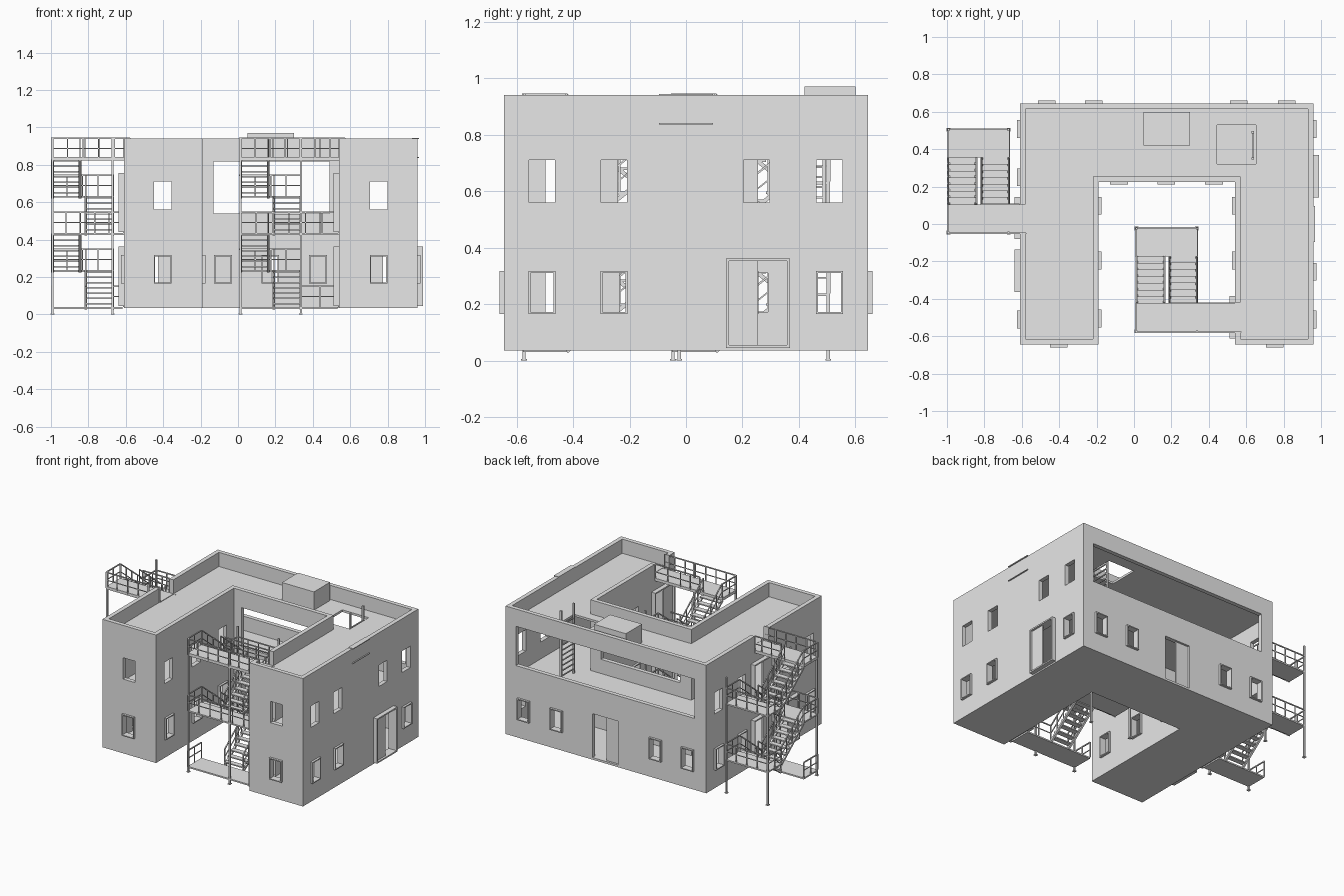
import bpy, bmesh
from mathutils import Vector, Matrix

if "Cube" in bpy.data.objects:
    bpy.data.objects.remove(bpy.data.objects["Cube"])

grey = bpy.data.materials.new("light_grey")
grey.diffuse_color = (0.8, 0.8, 0.8, 1)
grey.use_nodes = True
grey.node_tree.nodes["Principled BSDF"].inputs["Base Color"].default_value = grey.diffuse_color


def box(bm, lo, hi):
    lo, hi = Vector(lo), Vector(hi)
    m = Matrix.Translation((lo + hi) / 2) @ Matrix.Diagonal((*(hi - lo), 1))
    bmesh.ops.create_cube(bm, size=1, matrix=m)


def bar(bm, p, q, w=0.007):
    p, q = Vector(p), Vector(q)
    d = q - p
    rot = d.to_track_quat('Z', 'Y').to_matrix().to_4x4()
    if abs(d.x) < 1e-6 and abs(d.y) < 1e-6:
        rot = Matrix.Identity(4)
    m = Matrix.Translation((p + q) / 2) @ rot @ Matrix.Diagonal((w, w, d.length, 1))
    bmesh.ops.create_cube(bm, size=1, matrix=m)


def prism(bm, outline, z0, z1):
    f = bm.faces.new([bm.verts.new((x, y, z0)) for x, y in outline])
    top = bmesh.ops.extrude_face_region(bm, geom=[f])["geom"]
    bmesh.ops.translate(bm, vec=(0, 0, z1 - z0),
                        verts=[v for v in top if isinstance(v, bmesh.types.BMVert)])


def finish(bm, name):
    bmesh.ops.recalc_face_normals(bm, faces=bm.faces)
    me = bpy.data.meshes.new(name)
    bm.to_mesh(me)
    bm.free()
    me.materials.append(grey)
    ob = bpy.data.objects.new(name, me)
    bpy.context.collection.objects.link(ob)
    return ob


def cut(target, cutter):
    mod = target.modifiers.new("cut", 'BOOLEAN')
    mod.operation, mod.solver, mod.object = 'DIFFERENCE', 'EXACT', cutter
    bpy.context.view_layer.objects.active = target
    bpy.ops.object.modifier_apply(modifier=mod.name)
    bpy.data.objects.remove(cutter)


def u_shape(t):
    return [(-.61 + t, -.645 + t), (-.19 - t, -.645 + t), (-.19 - t, .225 + t),
            (.54 + t, .225 + t), (.54 + t, -.645 + t), (.96 - t, -.645 + t),
            (.96 - t, .645 - t), (-.61 + t, .645 - t)]


# U-shaped shell with two hollow storeys and a roof well
bm = bmesh.new()
prism(bm, u_shape(0), .035, .94)
building = finish(bm, "building_shell")
bm = bmesh.new()
for z0, z1 in ((.048, .42), (.44, .825), (.84, 1.0)):
    prism(bm, u_shape(.03), z0, z1)
cut(building, finish(bm, "room_cavities"))

holes, frames, leaves = bmesh.new(), bmesh.new(), bmesh.new()


def wall_box(bm, axis, pos, sign, a0, a1, z0, z1, inner, outer):
    d0, d1 = sorted((pos - sign * inner, pos + sign * outer))
    if axis == 'x':
        box(bm, (d0, a0, z0), (d1, a1, z1))
    else:
        box(bm, (a0, d0, z0), (a1, d1, z1))


def opening(wall, c, w, z0, z1, t=0, out=0):
    a0, a1 = c - w / 2, c + w / 2
    wall_box(holes, *wall, a0 + t / 2, a1 - t / 2, z0 + t / 2, z1 - t / 2, .05, .05)
    if t:
        for b in ((a0, a0 + t, z0, z1), (a1 - t, a1, z0, z1),
                  (a0 + t, a1 - t, z0, z0 + t), (a0 + t, a1 - t, z1 - t, z1)):
            wall_box(frames, *wall, *b, .032, out)


# Each wall: direction, position, outward sign; lower windows; upper windows; doors
walls = [
    (('y', -.645, -1), (-.402, .752), (-.402, .752), ()),
    (('x', .96, 1), (-.51, -.255, .508), (-.51, -.255, .25, .508), ((.255, .045),)),
    (('x', -.61, -1), (-.51, .25, .508), (-.51, -.255, .25, .508),
     ((-.25, .045), (.032, .045), (.032, .44))),
    (('x', -.19, 1), (-.505, -.195, .098), (-.505, -.195, .098), ()),
    (('x', .54, -1), (-.195, .098), (-.195, .098), ((-.498, .045), (-.498, .44))),
    (('y', .225, -1), (-.08, .172, .428), (), ()),
    (('y', .645, 1), (-.467, -.215, .56, .817), (), ()),
]
for wall, lower, upper, doors in walls:
    for c in lower:
        opening(wall, c, .095, .165, .317, .007, .015)
    for c in upper:
        opening(wall, c, .093, .56, .711)
    for c, z in doors:
        opening(wall, c, .226, z, z + .317, .01, .03)
        wall_box(leaves, *wall, c - .105, c, z + .01, z + .307, -.005, .015)

# Back doorway, long upper openings, roof hatch and parapet gaps
back = ('y', .645, 1)
opening(back, .18, .2, .05, .36)
wall_box(leaves, *back, .08, .18, .05, .36, .025, -.015)
opening(back, .18, 1.40, .54, .818)
opening(('y', .225, -1), .178, .62, .54, .818)
box(holes, (.445, .32, .8), (.652, .53, .9))
box(holes, (-.65, -.05, .838), (-.56, .105, 1))
box(holes, (.50, -.58, .838), (.59, -.42, 1))
cut(building, finish(holes, "wall_openings"))
finish(frames, "window_and_door_frames")
finish(leaves, "door_leaves")

# Roof housing and side ledges
bm = bmesh.new()
box(bm, (.05, .42, .838), (.30, .60, .97))
finish(bm, "roof_housing")
bm = bmesh.new()
box(bm, (.93, -.095, .836), (.968, .095, .841))
box(bm, (.93, -.095, .938), (.968, .095, .944))
finish(bm, "parapet_ledges")

# Ladder under the roof hatch
bm = bmesh.new()
for y in (.35, .49):
    bar(bm, (.635, y, .44), (.635, y, .935), .012)
for i in range(11):
    bar(bm, (.635, .35, .47 + i * .036), (.635, .49, .47 + i * .036))
finish(bm, "roof_ladder")


def railing(bm, p, q, h=.11):
    p, q = Vector(p), Vector(q)
    n = max(1, round((q - p).length / .085))
    up = Vector((0, 0, h))
    for i in range(n + 1):
        a = p.lerp(q, i / n)
        bar(bm, a, a + up, .006)
    bar(bm, p + up, q + up)
    bar(bm, p + up / 2, q + up / 2, .005)


def flight(bm, xa, xb, ya, yb, z0, z1, steps=7):
    for x in (xa + .004, xb - .004):
        bar(bm, (x, ya, z0 - .008), (x, yb, z1 - .008), .014)
        railing(bm, (x, ya, z0), (x, yb, z1))
    d = (yb - ya) / steps
    for i in range(steps):
        y = ya + d * (i + .5)
        z = z0 + (z1 - z0) * (i + .6) / steps
        box(bm, (xa, y - abs(d) * .5, z - .004), (xb, y + abs(d) * .5, z + .004))


def staircase(name, x0, y0, x_end):
    bm = bmesh.new()
    x1, ya, yb, y1 = x0 + .33, y0 + .155, y0 + .405, y0 + .558
    xl, xr = x0 + .155, x0 + .178
    for level, z in enumerate((.04, .436, .832)):
        # Landing beside the building and its railings
        box(bm, (x0, y0, z - .01), (x_end if level else x_end - .04, ya, z + .01 * (level == 2)))
        railing(bm, (x0, y0, z), (x0, ya, z))
        railing(bm, (x1, ya, z), (x_end - .035, ya, z))
        if level:
            railing(bm, (x0, y0, z), (x_end - (.035 if level == 1 else 0), y0, z))
        if level == 2:
            railing(bm, (xr, ya, z), (x1, ya, z))
            break
        # Half landing with two flights
        zm = z + .198
        box(bm, (x0, yb, zm - .01), (x1, y1, zm))
        for p, q in (((x0, yb), (x0, y1)), ((x0, y1), (x1, y1)), ((x1, y1), (x1, yb))):
            railing(bm, (*p, zm), (*q, zm))
        flight(bm, xr, x1, ya, yb, z, zm)
        flight(bm, x0, xl, yb, ya, zm, z + .396)
    # Corner posts on base plates
    for x in (x0 + .004, x1 - .004):
        for y, top in ((y0 + .004, .945), (y1 - .004, .82)):
            bar(bm, (x, y, 0), (x, y, top), .011)
            box(bm, (x - .01, y - .01, 0), (x + .01, y + .01, .005))
    finish(bm, name)


staircase("side_staircase", -.996, -.05, -.578)
staircase("courtyard_staircase", .01, -.578, .572)
